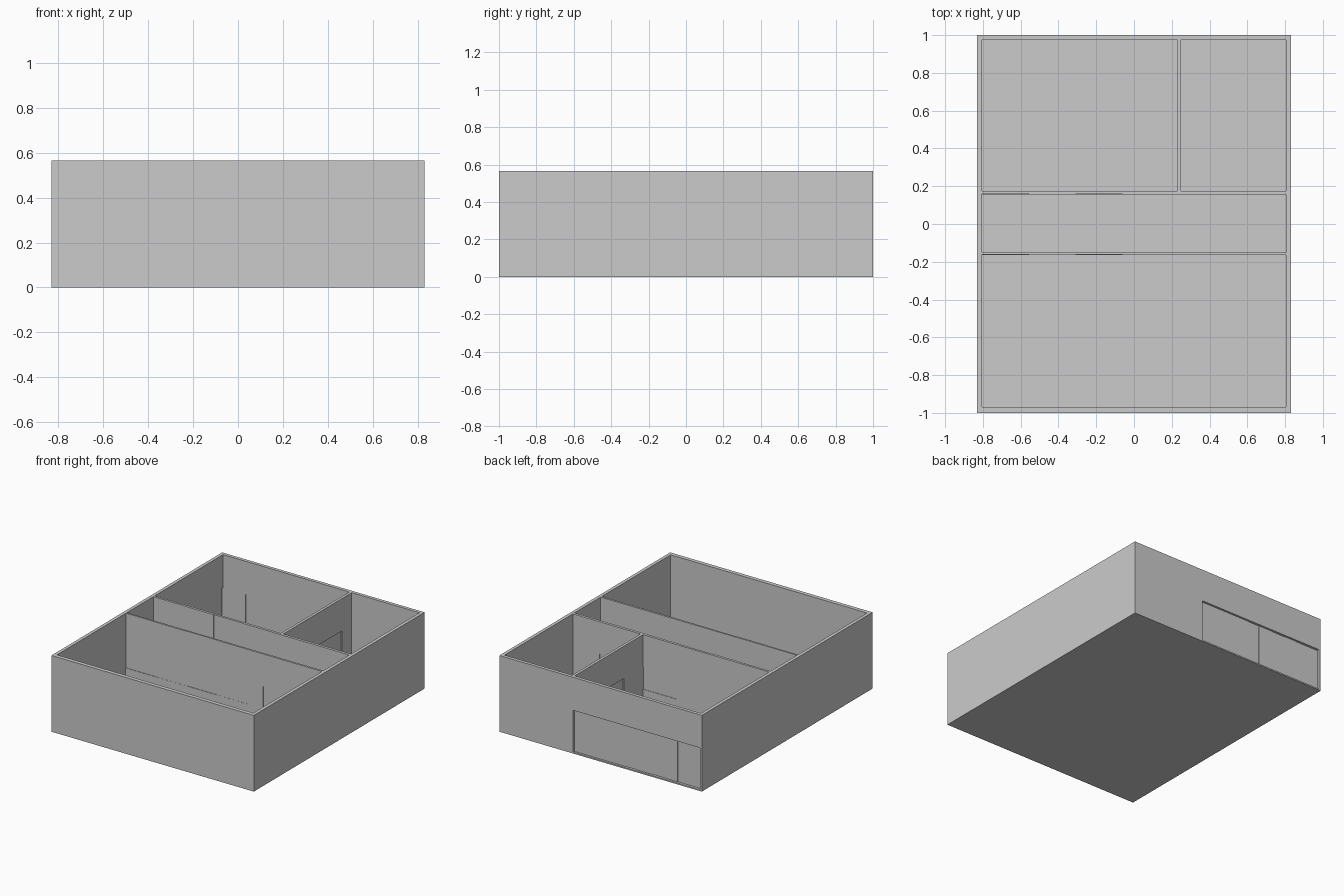
import bpy

if "Cube" in bpy.data.objects:
    bpy.data.objects.remove(bpy.data.objects["Cube"])


def box(name, x0, x1, y0, y1, z0, z1):
    verts = [(x, y, z) for x in (x0, x1) for y in (y0, y1) for z in (z0, z1)]
    faces = [(0, 1, 3, 2), (4, 6, 7, 5), (0, 4, 5, 1),
             (2, 3, 7, 6), (0, 2, 6, 4), (1, 5, 7, 3)]
    mesh = bpy.data.meshes.new(name)
    mesh.from_pydata(verts, [], faces)
    obj = bpy.data.objects.new(name, mesh)
    bpy.context.collection.objects.link(obj)
    return obj


def cut(target, *bounds):
    cutter = box("cutter", *bounds)
    cutter.hide_render = True
    mod = target.modifiers.new("cut", 'BOOLEAN')
    mod.operation = 'DIFFERENCE'
    mod.solver = 'EXACT'
    mod.object = cutter
    bpy.context.view_layer.objects.active = target
    bpy.ops.object.modifier_apply(modifier=mod.name)
    bpy.data.objects.remove(cutter, do_unlink=True)


H, FLOOR, DOOR, SILL = 0.565, 0.01, 0.325, 0.16
shell = box("house_shell", -0.83, 0.83, -1, 1, 0, H)

# Four open-topped rooms: front hall, corridor, back room, side room
for x0, x1, y0, y1 in [(-0.805, 0.805, -0.97, -0.165),
                       (-0.805, 0.805, -0.15, 0.155),
                       (-0.805, 0.23, 0.175, 0.975),
                       (0.25, 0.805, 0.175, 0.975)]:
    cut(shell, x0, x1, y0, y1, FLOOR, 1)

# Door openings through the walls
cut(shell, -0.815, 0.225, 0.96, 1.02, FLOOR, DOOR - 0.005)
cut(shell, 0.19, 0.67, -0.18, -0.14, FLOOR, DOOR)
cut(shell, -0.545, -0.045, 0.14, 0.19, FLOOR, DOOR)
cut(shell, 0.34, 0.585, 0.14, 0.19, FLOOR, DOOR)
cut(shell, 0.22, 0.26, 0.40, 0.86, FLOOR, DOOR)

# Shallow window bands above the sills
cut(shell, -0.805, 0.188, -0.18, -0.160, SILL, 1)
cut(shell, -0.805, 0.188, 0.14, 0.160, DOOR + 0.002, 1)
cut(shell, -0.042, 0.23, 0.172, 0.19, SILL, DOOR)

# Alternating window panels set in the bands of both long partitions
for wall, y, z0 in [("hall", -0.160, SILL), ("corridor", 0.160, DOOR + 0.002)]:
    w = 0.993 / 4
    for i in range(4):
        x = -0.805 + i * w
        box(f"{wall}_window_panel_{i}", x, x + w,
            y - (0.004 if i % 2 else 0.0015), y + 0.001, z0, H)

# Folding doors along the back wall
edges = [-0.815, -0.62, -0.53, -0.41, -0.29, -0.20, 0.225]
for i, (a, b) in enumerate(zip(edges, edges[1:])):
    inner = 0.975 if i in (0, 5) else 0.979
    box(f"back_door_panel_{i}", a, b, inner, 0.982 + 0.003 * (i % 2),
        FLOOR, DOOR - 0.005)

# Inner doors: side leaves with a recessed middle leaf
for name, xs, y0, y1 in [("hall", (0.19, 0.32, 0.53, 0.67), -0.165, -0.15),
                         ("room", (-0.545, -0.404, -0.174, -0.045), 0.155, 0.175)]:
    for i in range(3):
        d = 0.005 if i == 1 else 0.001
        box(f"{name}_door_leaf_{i}", xs[i], xs[i + 1], y0 + d, y1 - d, FLOOR, DOOR)

# Single doors of the side room
box("side_room_front_door", 0.34, 0.585, 0.161, 0.169, FLOOR, DOOR)
box("side_room_side_door", 0.236, 0.244, 0.40, 0.86, FLOOR, DOOR)
